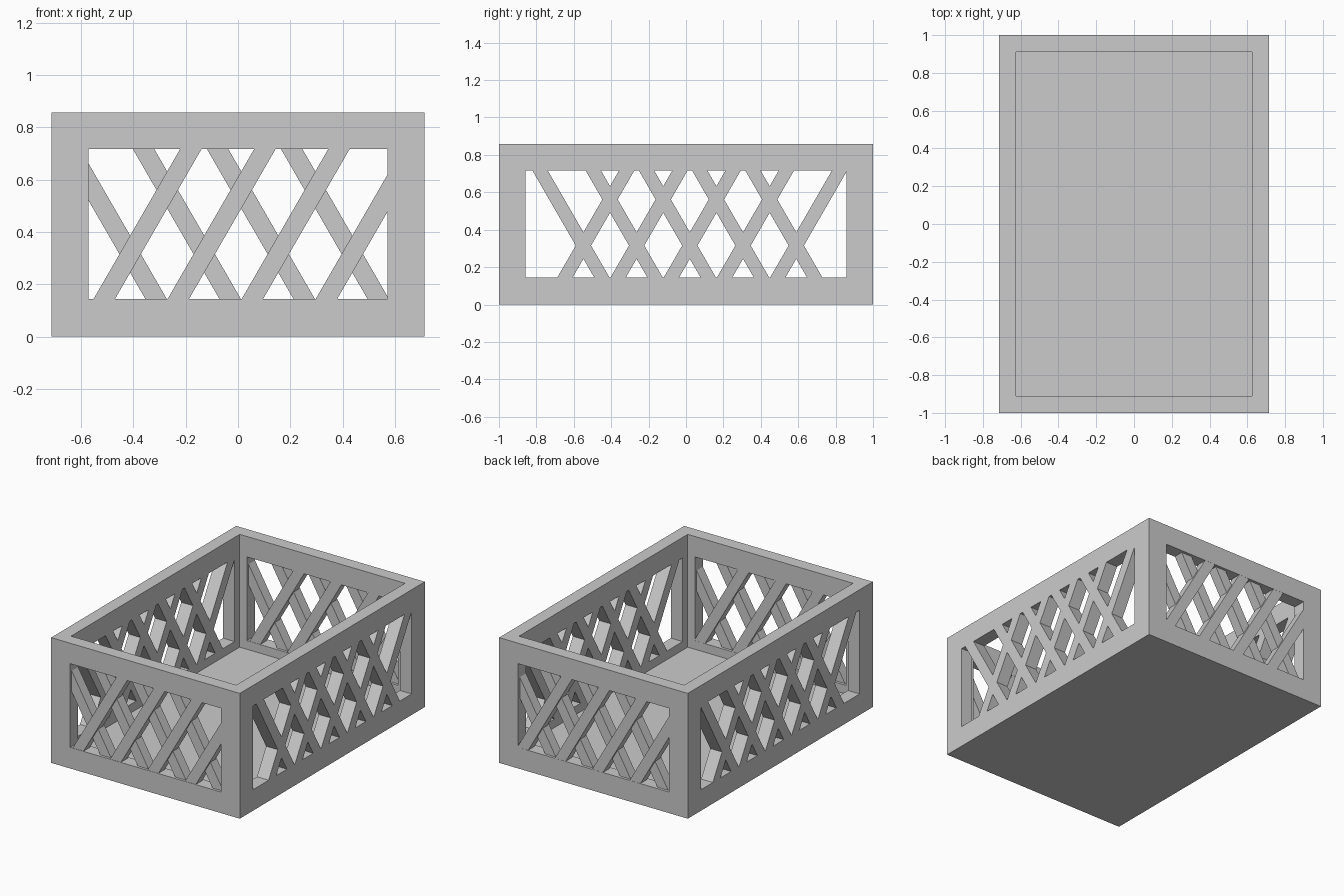
import bpy, bmesh, math
from mathutils import Vector

if "Cube" in bpy.data.objects:
    bpy.data.objects.remove(bpy.data.objects["Cube"])

W, L, H = 0.714, 1.0, 0.857        # outer half width, half length, height
T, FLOOR = 0.0885, 0.085           # wall and floor thickness
WX, WY = 0.571, 0.857              # window half widths
Z0, Z1 = 0.144, 0.717              # window bottom and top
HALF = 0.041                       # half of the slat's horizontal width
RUN = (Z1 - Z0) / 2 / math.tan(math.radians(60))


def add_object(name, bm):
    bmesh.ops.recalc_face_normals(bm, faces=bm.faces)
    mesh = bpy.data.meshes.new(name)
    bm.to_mesh(mesh)
    bm.free()
    ob = bpy.data.objects.new(name, mesh)
    bpy.context.collection.objects.link(ob)
    return ob


def box(name, lo, hi):
    bm = bmesh.new()
    bmesh.ops.create_cube(bm, size=1)
    for v in bm.verts:
        v.co = [(a + b) / 2 + c * (b - a) for a, b, c in zip(lo, hi, v.co)]
    return add_object(name, bm)


def boolean(ob, helper, operation):
    mod = ob.modifiers.new(operation.lower(), 'BOOLEAN')
    mod.operation, mod.object, mod.solver = operation, helper, 'EXACT'
    helper.hide_render = True
    helper.hide_set(True)


def slats(name, axis, centres, lean, limit, d0, d1):
    """Row of 60 degree slats along an axis, trimmed to the window, d0..d1 deep."""
    bm = bmesh.new()
    along = Vector((1, 0, 0)) if axis == 'x' else Vector((0, 1, 0))
    depth = Vector((0, 1, 0)) if axis == 'x' else Vector((1, 0, 0))
    up = Vector((0, 0, 1))
    for c in centres:
        s = lean * RUN
        outline = [(c - s - HALF, Z0), (c - s + HALF, Z0),
                   (c + s + HALF, Z1), (c + s - HALF, Z1)]
        bm.faces.new([bm.verts.new(along * u + up * z + depth * d0) for u, z in outline])
    for side in (-1, 1):
        bmesh.ops.bisect_plane(bm, geom=bm.verts[:] + bm.edges[:] + bm.faces[:],
                               plane_co=along * side * limit,
                               plane_no=along * side, clear_outer=True)
    ext = bmesh.ops.extrude_face_region(bm, geom=bm.faces[:], use_keep_orig=True)
    moved = [g for g in ext['geom'] if isinstance(g, bmesh.types.BMVert)]
    bmesh.ops.translate(bm, verts=moved, vec=depth * (d1 - d0))
    return add_object(name, bm)


# Open-topped crate with a window in each wall
crate = box("crate_frame", (-W, -L, 0), (W, L, H))
boolean(crate, box("cavity_cutter", (-W + T, -L + T, FLOOR), (W - T, L - T, H + 1)), 'DIFFERENCE')
boolean(crate, box("end_window_cutter", (-WX, -2, Z0), (WX, 2, Z1)), 'DIFFERENCE')
boolean(crate, box("side_window_cutter", (-2, -WY, Z0), (2, WY, Z1)), 'DIFFERENCE')

# End lattices: one slat direction lies in front of the other
end_fwd = [-0.346 + 0.2833 * i for i in range(4)]
end_back = [-0.479 + 0.2833 * i for i in range(4)]
for name, y in (("front", -L), ("back", L - T)):
    slats(name + "_forward_slats", 'x', end_fwd, 1, WX, y + 0.002, y + 0.07)
    slats(name + "_backward_slats", 'x', end_back, -1, WX, y + 0.018, y + T - 0.001)

# Side lattices: slats cross flush in one plane
side_fwd = [-0.482 + 0.2845 * i for i in range(5)]
side_back = [-0.615 + 0.2845 * i for i in range(5)]
for name, x in (("left", -W), ("right", W - T)):
    lattice = slats(name + "_lattice", 'y', side_fwd, 1, WY, x, x + T)
    other = slats(name + "_lattice_helper", 'y', side_back, -1, WY, x, x + T)
    boolean(lattice, other, 'UNION')
